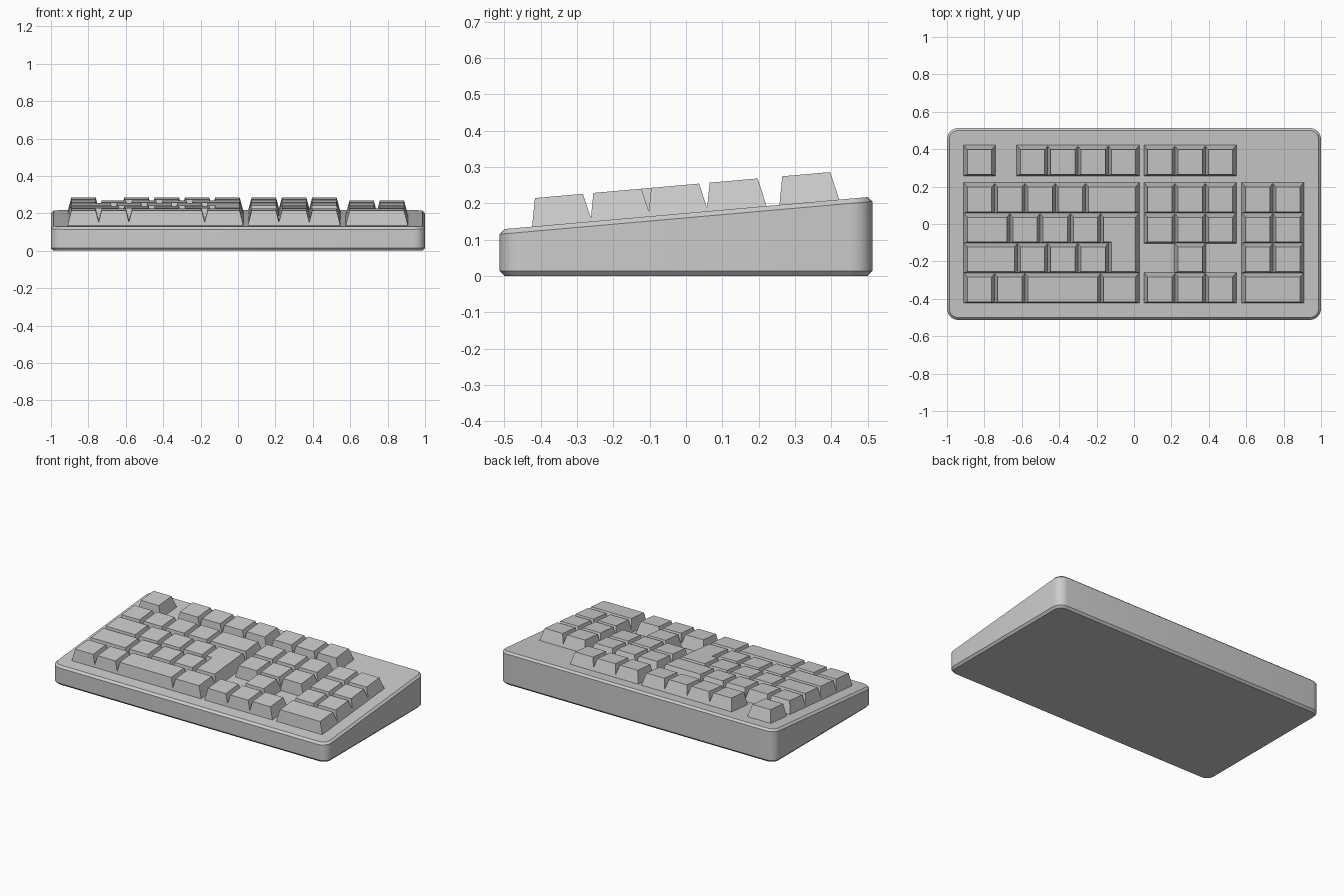
import bpy, bmesh, math

if "Cube" in bpy.data.objects:
    bpy.data.objects.remove(bpy.data.objects["Cube"])

U = 0.162                      # width of one key unit
SLOPE = 0.088
KEY_H = 0.078
ROW_FRONT = {"row0": 0.257, "row1": 0.057, "row2": -0.104, "row3": -0.263, "row4": -0.424}
ROW_DEPTH = 0.166
SIDE_IN, FRONT_IN, BACK_IN = 0.021, 0.008, 0.026   # taper of the key caps
OVERLAP = 0.005


def surf(y):
    """Height of the sloping case top."""
    return 0.173 + SLOPE * y


def loft(name, rings):
    """Closed solid through rings of equal point count."""
    bm = bmesh.new()
    vs = [[bm.verts.new(p) for p in r] for r in rings]
    n = len(vs[0])
    bm.faces.new(vs[0][::-1])
    bm.faces.new(vs[-1])
    for a, b in zip(vs, vs[1:]):
        for i in range(n):
            j = (i + 1) % n
            bm.faces.new((a[i], a[j], b[j], b[i]))
    bmesh.ops.recalc_face_normals(bm, faces=bm.faces)
    me = bpy.data.meshes.new(name)
    bm.to_mesh(me)
    bm.free()
    ob = bpy.data.objects.new(name, me)
    bpy.context.collection.objects.link(ob)
    return ob


def rounded_rect(hx, hy, r, seg=6):
    pts = []
    for k, (sx, sy) in enumerate([(1, 1), (-1, 1), (-1, -1), (1, -1)]):
        for i in range(seg + 1):
            a = math.pi / 2 * (k + i / seg)
            pts.append((sx * (hx - r) + r * math.cos(a), sy * (hy - r) + r * math.sin(a)))
    return pts


def key_cap(name, corners):
    """Tapered cap; corners are (x, y, x side, y side), where 1 marks a left / front edge."""
    base = [(x - OVERLAP * sx, y, surf(y) - 0.003) for x, y, sx, sy in corners]
    top = []
    for x, y, sx, sy in corners:
        ty = y + (FRONT_IN if sy > 0 else -BACK_IN)
        top.append((x + (SIDE_IN - OVERLAP) * sx, ty, surf(ty) + KEY_H))
    return loft(name, [base, top])


def key_row(block, row, x, widths):
    """Side-by-side keys; negative widths leave a gap."""
    f = ROW_FRONT[row]
    b = f + ROW_DEPTH
    for i, w in enumerate(widths):
        x2 = x + abs(w) * U
        if w > 0:
            key_cap(f"{block}_{row}_key_{i}",
                    [(x, f, 1, 1), (x2, f, -1, 1), (x2, b, -1, -1), (x, b, 1, -1)])
        x = x2


# wedge-shaped case with chamfered rims
outer = rounded_rect(1.0, 0.513, 0.06)
inner = rounded_rect(0.987, 0.500, 0.047)
case = loft("case", [
    [(x, y, 0) for x, y in inner],
    [(x, y, 0.014) for x, y in outer],
    [(x, y, surf(y) - 0.013) for x, y in outer],
    [(x, y, surf(y)) for x, y in inner],
])
bpy.context.view_layer.objects.active = case
case.select_set(True)
bpy.ops.object.shade_smooth_by_angle(angle=math.radians(25))

# main block
X0 = -0.907
key_row("main", "row0", X0, [1, -0.75, 1, 1, 1, 1])
key_row("main", "row1", X0, [1, 1, 1, 1, 1.75])
key_row("main", "row2", X0, [1.5, 1, 1, 1])
key_row("main", "row3", X0, [1.75, 1, 1, 1])
key_row("main", "row4", X0, [1, 1, 2.5, 1.25])

# L-shaped enter key across two rows
xa, xb, xr = X0 + 4.5 * U, X0 + 4.75 * U, X0 + 5.75 * U
f3, f2 = ROW_FRONT["row3"], ROW_FRONT["row2"]
b2 = f2 + ROW_DEPTH
key_cap("enter_key", [(xb, f3, 1, 1), (xr, f3, -1, 1), (xr, b2, -1, -1),
                      (xa, b2, 1, -1), (xa, f2, 1, 1), (xb, f2, 1, 1)])

# navigation block
for row in ("row0", "row1", "row2", "row4"):
    key_row("navigation", row, 0.057, [1, 1, 1])
key_row("navigation", "row3", 0.057, [-1, 1])

# number pad
for row in ("row1", "row2", "row3"):
    key_row("number_pad", row, 0.58, [1, 1])
key_row("number_pad", "row4", 0.58, [2])
